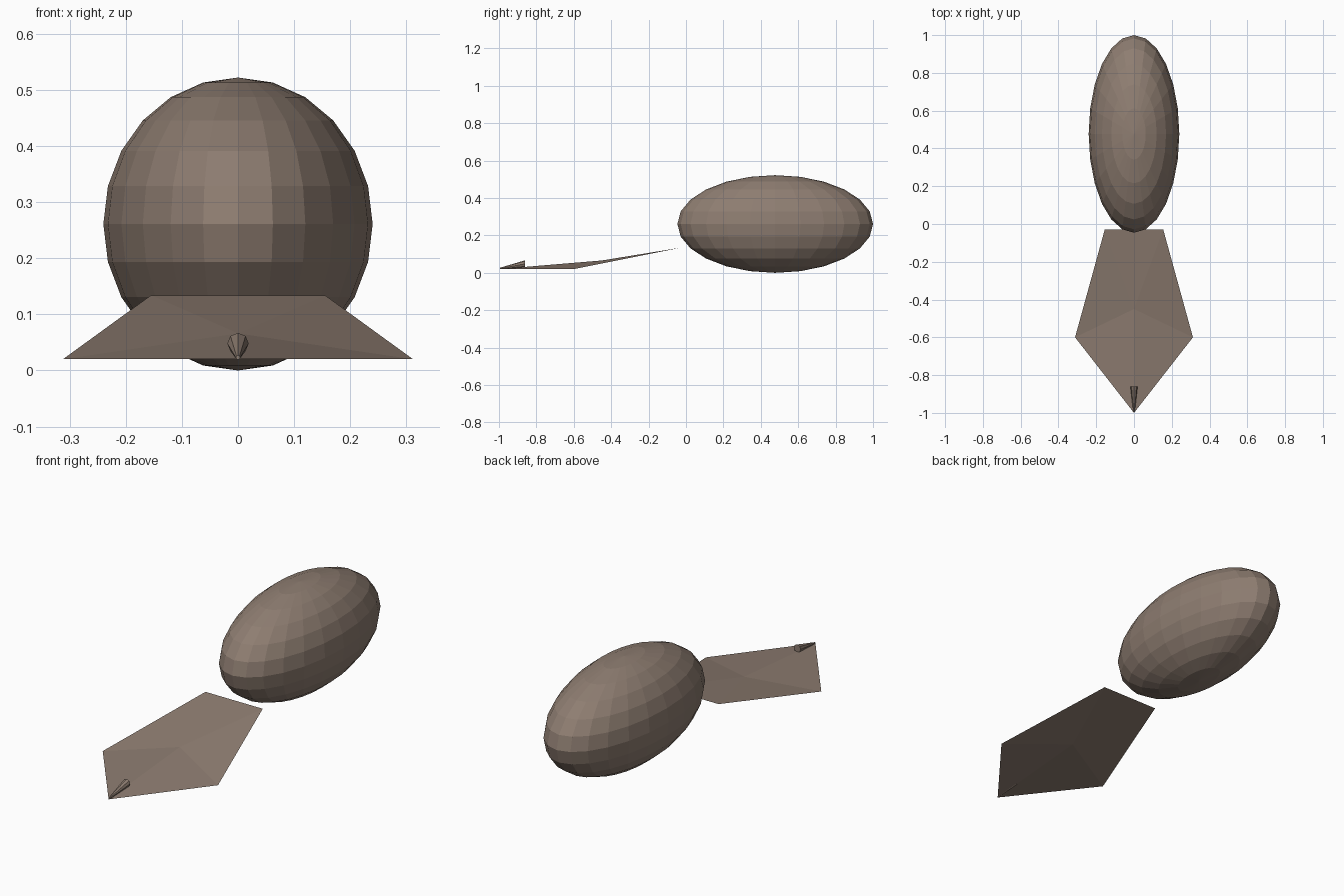
import bpy, bmesh, math
from mathutils import Matrix

if "Cube" in bpy.data.objects:
    bpy.data.objects.remove(bpy.data.objects["Cube"])

brown = bpy.data.materials.new("warm_grey_brown")
brown.diffuse_color = (0.27, 0.205, 0.165, 1)
brown.use_nodes = True
brown.node_tree.nodes["Principled BSDF"].inputs["Base Color"].default_value = brown.diffuse_color


def add_part(name, bm):
    """Turn a bmesh into a flat-shaded object."""
    mesh = bpy.data.meshes.new(name)
    bm.to_mesh(mesh)
    bm.free()
    mesh.materials.append(brown)
    obj = bpy.data.objects.new(name, mesh)
    bpy.context.collection.objects.link(obj)
    return obj


# Body: faceted sphere stretched front to back
bm = bmesh.new()
bmesh.ops.create_uvsphere(
    bm, u_segments=24, v_segments=12, radius=1,
    matrix=Matrix.Translation((0, 0.477, 0.261)) @ Matrix.Diagonal((0.24, 0.523, 0.261, 1)))
add_part("body", bm)

# Head plate: thin five-sided sheet, fanned from a raised centre point
bm = bmesh.new()
centre = bm.verts.new((0, -0.45, 0.066))
outline = [(0, -1, 0.02), (0.312, -0.6, 0.02), (0.155, -0.03, 0.134),
           (-0.155, -0.03, 0.134), (-0.312, -0.6, 0.02)]
rim = [bm.verts.new(p) for p in outline]
for i, v in enumerate(rim):
    bm.faces.new((centre, v, rim[(i + 1) % 5]))
add_part("head_plate", bm)

# Nose: small eight-sided spike that narrows towards the plate tip
bm = bmesh.new()


def ring(y, z, radius):
    return [bm.verts.new((radius * math.cos(i * math.pi / 4), y,
                          z + radius * math.sin(i * math.pi / 4))) for i in range(8)]


tip, base = ring(-0.995, 0.023, 0.004), ring(-0.86, 0.048, 0.019)
for i in range(8):
    j = (i + 1) % 8
    bm.faces.new((tip[i], tip[j], base[j], base[i]))
bm.faces.new(tip)
bm.faces.new(base)
bmesh.ops.recalc_face_normals(bm, faces=bm.faces)
add_part("nose_spike", bm)
